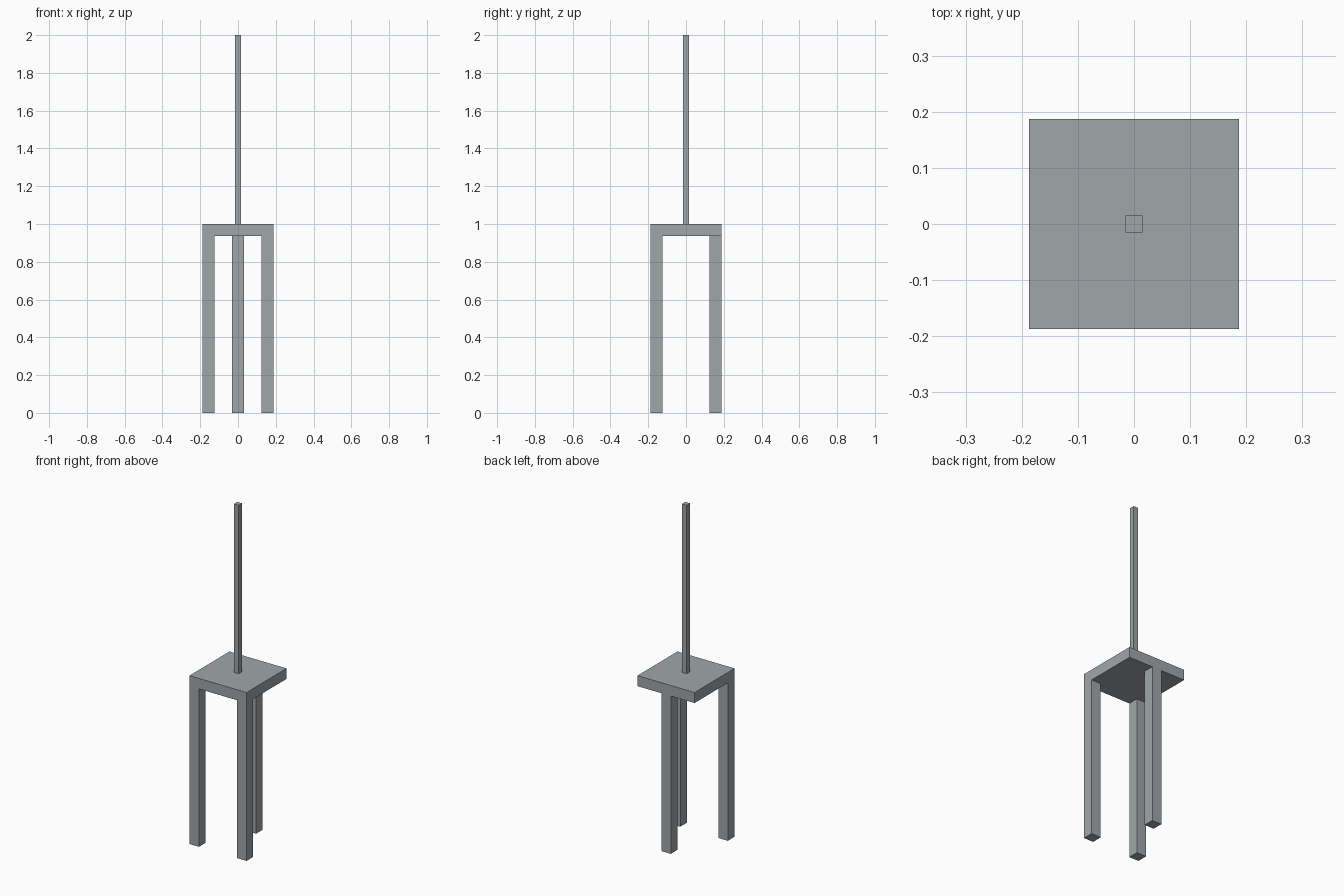
import bpy

cube = bpy.data.objects.get("Cube")
if cube:
    bpy.data.objects.remove(cube, do_unlink=True)

# Single grey material
COLOUR = (0.35, 0.38, 0.40, 1.0)
grey = bpy.data.materials.new("cool_grey")
grey.use_nodes = True
grey.diffuse_color = COLOUR
for node in grey.node_tree.nodes:
    if node.type == 'BSDF_PRINCIPLED':
        node.inputs["Base Color"].default_value = COLOUR


def box(name, x, y, z0, z1, width):
    """Square upright block centred on x, y and spanning z0 to z1."""
    bpy.ops.mesh.primitive_cube_add(size=1, location=(x, y, (z0 + z1) / 2))
    obj = bpy.context.object
    obj.name = name
    obj.scale = (width, width, z1 - z0)
    bpy.ops.object.transform_apply(location=False, rotation=False, scale=True)
    obj.data.materials.append(grey)
    return obj


SEAT = 0.375
LEG = 0.0625
SEAT_TOP = 1.0
SEAT_BOTTOM = SEAT_TOP - 0.0625
inset = (SEAT - LEG) / 2

# Seat slab
box("seat", 0, 0, SEAT_BOTTOM, SEAT_TOP, SEAT)

# Two legs at the front corners, one at the middle of the back
for name, x, y in (("front_leg_left", inset, -inset),
                   ("front_leg_right", -inset, -inset),
                   ("back_leg", 0, inset)):
    box(name, x, y, 0, SEAT_BOTTOM, LEG)

# Thin post standing on the seat
box("post", 0, 0, SEAT_TOP, 2.0, 0.031)
